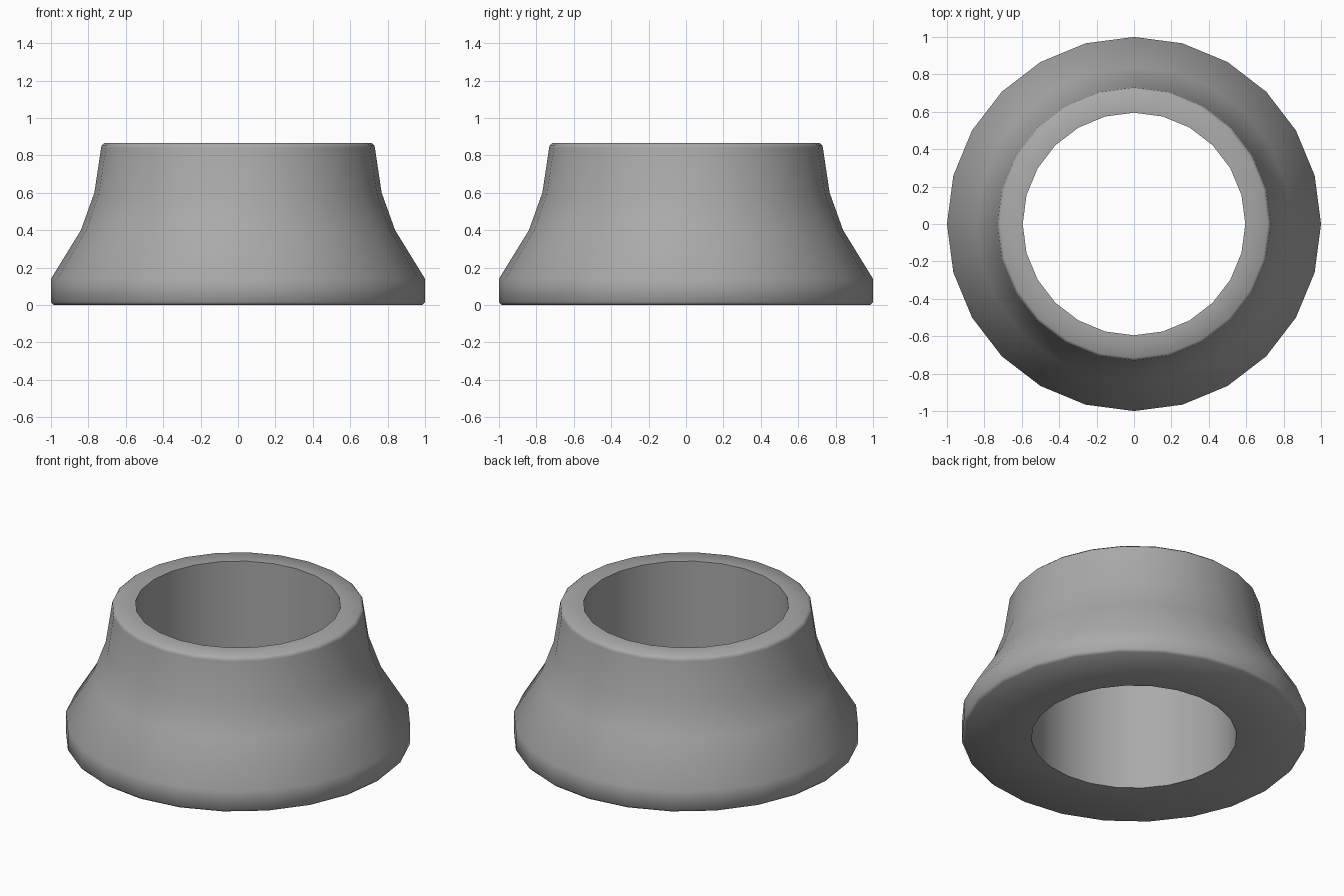
import bpy, bmesh, math

cube = bpy.data.objects.get("Cube")
if cube:
    bpy.data.objects.remove(cube, do_unlink=True)

SIDES = 24

# Single grey finish
grey = bpy.data.materials.new("plain grey")
grey.use_nodes = True
colour = (0.4, 0.4, 0.4, 1)
grey.diffuse_color = colour
grey.node_tree.nodes["Principled BSDF"].inputs["Base Color"].default_value = colour

# Closed cross-section as (radius, height): bore, base, flared wall, rim
profile = [(0.595, 0), (0.985, 0), (1, 0.015), (1, 0.14), (0.84, 0.4),
           (0.768, 0.6), (0.732, 0.84), (0.73, 0.852), (0.715, 0.865), (0.595, 0.865)]


def lathe(name, section, material):
    bm = bmesh.new()
    rings = []
    for i in range(SIDES):
        a = math.tau * i / SIDES
        rings.append([bm.verts.new((r * math.cos(a), r * math.sin(a), z))
                      for r, z in section])
    n = len(section)
    for i, ring in enumerate(rings):
        after = rings[(i + 1) % SIDES]
        for j in range(n):
            k = (j + 1) % n
            bm.faces.new((ring[j], after[j], after[k], ring[k]))
    bmesh.ops.recalc_face_normals(bm, faces=bm.faces)
    mesh = bpy.data.meshes.new(name)
    bm.to_mesh(mesh)
    bm.free()
    mesh.materials.append(material)
    obj = bpy.data.objects.new(name, mesh)
    bpy.context.collection.objects.link(obj)
    return obj


# Flared ring with a straight bore
collar = lathe("flared_collar", profile, grey)
bpy.ops.object.select_all(action="DESELECT")
collar.select_set(True)
bpy.context.view_layer.objects.active = collar
bpy.ops.object.shade_smooth_by_angle(angle=math.radians(50))
